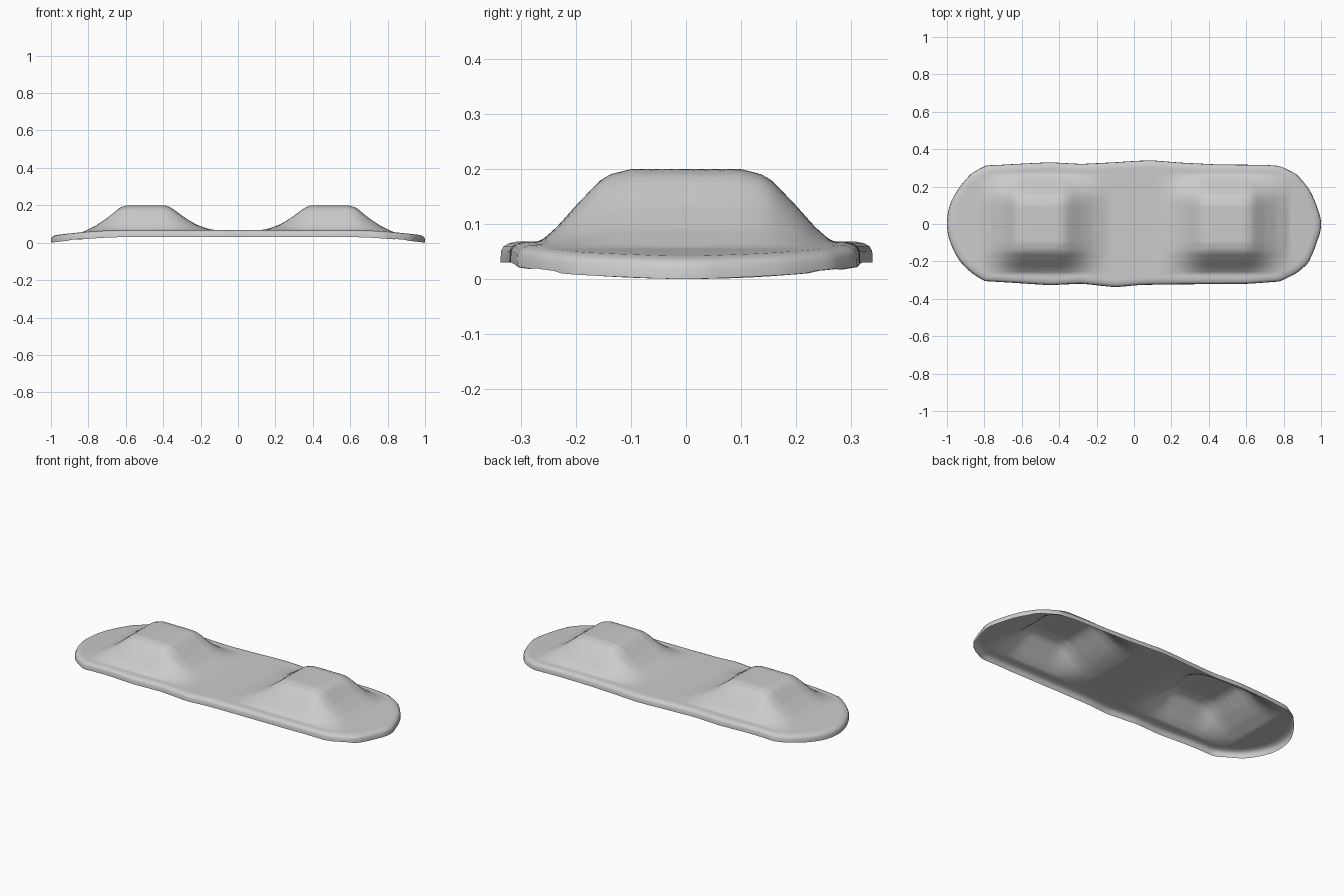
import bpy, bmesh, math
from mathutils import Vector

if "Cube" in bpy.data.objects:
    bpy.data.objects.remove(bpy.data.objects["Cube"])

# Outline half-widths against x, back edge and front edge
BACK = [(-1, 0), (-.985, .1), (-.93, .2), (-.87, .27), (-.79, .313), (-.7, .317), (-.45, .33),
        (-.28, .321), (-.1, .33), (.02, .338), (.1, .34), (.25, .328), (.45, .318), (.7, .316),
        (.78, .31), (.87, .265), (.94, .18), (.985, .07), (1, 0)]
FRONT = [(-1, 0), (-.985, -.09), (-.93, -.2), (-.87, -.26), (-.8, -.305), (-.65, -.314),
         (-.45, -.327), (-.28, -.319), (-.1, -.338), (.03, -.326), (.2, -.323), (.6, -.32),
         (.78, -.307), (.87, -.262), (.93, -.21), (.98, -.09), (1, 0)]
# Pad profiles: distance from pad centre, fraction of pad height
PAD_OUT = [(0, 1), (.10, 1), (.14, .92), (.21, .5), (.27, .22), (.34, 0)]
PAD_IN = [(0, 1), (.10, 1), (.13, .92), (.21, .47), (.27, .2), (.35, 0)]
PAD_Y = [(0, 1), (.10, 1), (.137, .93), (.157, .84), (.2, .5), (.235, .2), (.265, 0)]
# Rolled rim: inset from outline, depth fraction
RIM = [(.03, 0), (.015, .09), (.006, .22), (.001, .45), (0, 1)]


def lookup(table, v):
    for (a, fa), (b, fb) in zip(table, table[1:]):
        if v <= b:
            return fa + (fb - fa) * max(0, (v - a) / (b - a))
    return table[-1][1]


def by_angle(table):
    return [(math.acos(-x), y) for x, y in table]


def drop(x):
    return .03 * (max(0, abs(x) - .6) / .4) ** 1.7


def height(x, y):
    d = abs(x) - .49
    pad = lookup(PAD_OUT if d > 0 else PAD_IN, abs(d)) * lookup(PAD_Y, abs(y))
    return .068 - drop(x) + .132 * pad


N, RINGS = 96, 32
back, front = by_angle(BACK), by_angle(FRONT)
bm = bmesh.new()
rings = [[] for _ in range(RINGS + len(RIM))]
for i in range(2 * N):
    a = math.pi * i / N
    x = -math.cos(a)
    y = lookup(back, a) if i <= N else lookup(front, 2 * math.pi - a)
    edge, axis = Vector((x, y)), Vector((.74 * x, 0))
    inward = (axis - edge).normalized()
    inner = edge + inward * RIM[0][0]
    # Top skin, from the centre line out to the rim
    for k in range(RINGS):
        p = axis.lerp(inner, k / RINGS)
        rings[k].append(bm.verts.new((p.x, p.y, height(p.x, p.y))))
    # Rounded rim down to the open underside
    for k, (inset, f) in enumerate(RIM):
        p = edge + inward * inset
        top, low = height(p.x, p.y), .03 - drop(p.x)
        rings[RINGS + k].append(bm.verts.new((p.x, p.y, top + (low - top) * f)))
for r, s in zip(rings, rings[1:]):
    for i in range(2 * N):
        j = (i + 1) % (2 * N)
        bm.faces.new((r[i], r[j], s[j], s[i]))
bmesh.ops.remove_doubles(bm, verts=bm.verts, dist=1e-5)
# Soften creases of the pads, away from the open edge
soft = [v for v in bm.verts if abs(v.co.x) < .9 and abs(v.co.y) < .28]
bmesh.ops.smooth_vert(bm, verts=soft, factor=.4, use_axis_z=True)
bmesh.ops.recalc_face_normals(bm, faces=bm.faces)
if sum(f.normal.z for f in bm.faces) < 0:
    bmesh.ops.reverse_faces(bm, faces=bm.faces)
mesh = bpy.data.meshes.new("padded_shell")
bm.to_mesh(mesh)
bm.free()
for p in mesh.polygons:
    p.use_smooth = True
bpy.context.collection.objects.link(bpy.data.objects.new("padded_shell", mesh))
